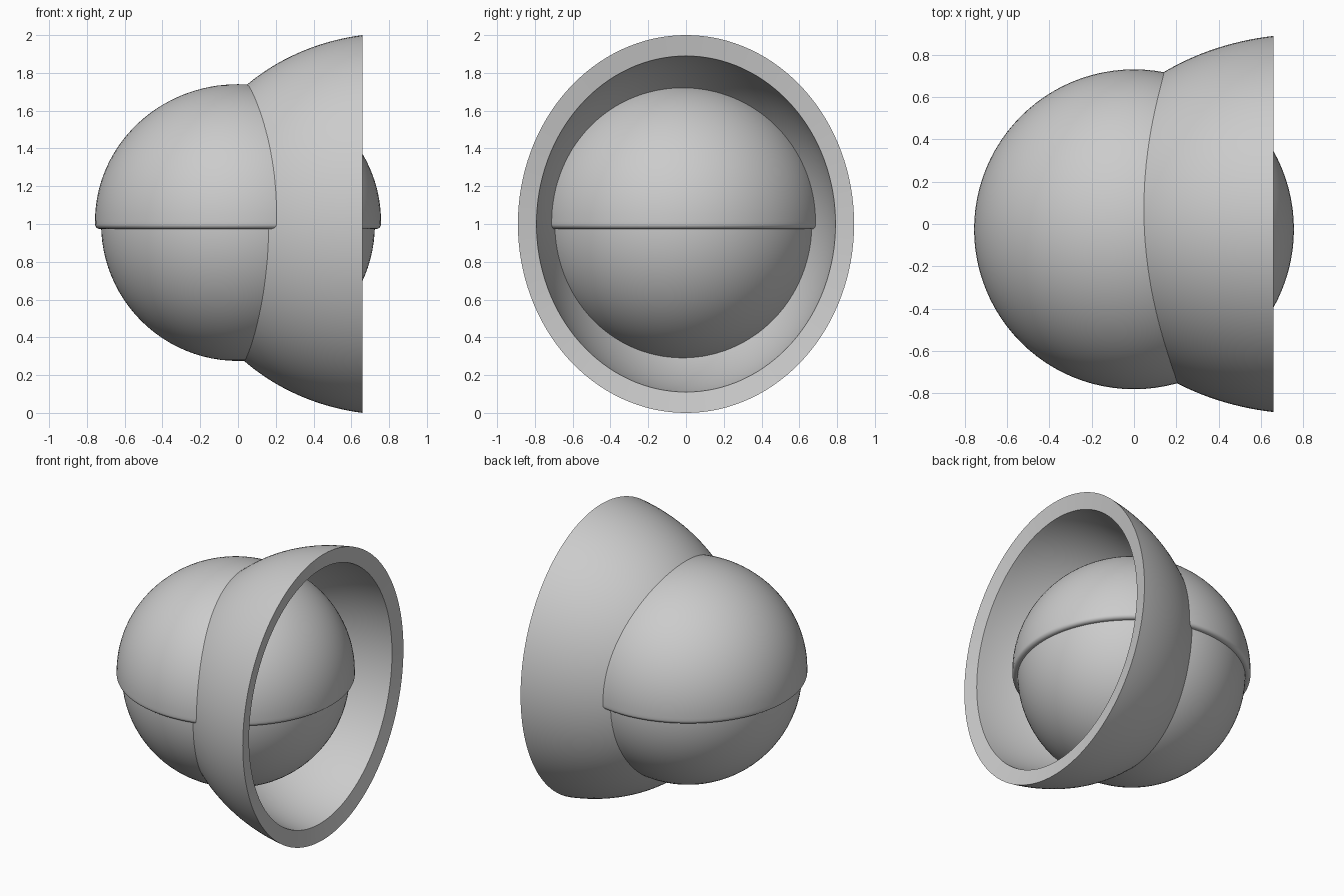
import bpy, bmesh
from math import sin, cos, pi, acos, radians

if "Cube" in bpy.data.objects:
    bpy.data.objects.remove(bpy.data.objects["Cube"])


def lathe(name, profile, segments, place):
    """Revolve (radius, height) points; place(radius, height, angle) gives xyz."""
    bm = bmesh.new()
    rings = []
    for r, h in profile:
        if r < 1e-5:
            rings.append([bm.verts.new(place(0, h, 0))] * segments)
        else:
            rings.append([bm.verts.new(place(r, h, 2 * pi * i / segments))
                          for i in range(segments)])
    for a, b in zip(rings, rings[1:]):
        for i in range(segments):
            j = (i + 1) % segments
            quad = list(dict.fromkeys((a[i], a[j], b[j], b[i])))
            bm.faces.new(quad)
    bmesh.ops.recalc_face_normals(bm, faces=bm.faces)
    mesh = bpy.data.meshes.new(name)
    bm.to_mesh(mesh)
    bm.free()
    obj = bpy.data.objects.new(name, mesh)
    bpy.context.collection.objects.link(obj)
    bpy.ops.object.select_all(action='DESELECT')
    obj.select_set(True)
    bpy.context.view_layer.objects.active = obj
    bpy.ops.object.shade_smooth_by_angle(angle=radians(35))
    return obj


EYE_Y = -0.025


def around_z(r, h, a):
    return (r * cos(a), EYE_Y + r * sin(a), h)


def around_x(r, h, a):
    return (h, 0.89 * r * cos(a), 1 + r * sin(a))


# Ball
N = 48
ball = [(0.725 * sin(pi * i / N), 1 - 0.725 * cos(pi * i / N)) for i in range(N + 1)]
lathe("ball", ball, 96, around_z)

# Upper lid: dome with a rounded lower lip
lip = [(0.70, 0.974)]
lip += [(0.732 + 0.025 * sin(t), 0.999 - 0.025 * cos(t))
        for t in [radians(15 * k) for k in range(7)]]
dome = [(0.757 * cos(pi / 2 * i / 32), 1.015 + 0.725 * sin(pi / 2 * i / 32))
        for i in range(33)]
lathe("upper_lid", lip + dome, 96, around_z)


# Socket cup: outer and inner half ellipsoids joined by a rim, opening to +x
def bowl(length, radius, end_x, centre=0.818, steps=40):
    last = acos((centre - end_x) / length)
    return [(radius * sin(last * i / steps), centre - length * cos(last * i / steps))
            for i in range(steps + 1)]


outer = bowl(1.128, 1.01, 0.66)
inner = bowl(1.077, 0.902, 0.64)
lathe("socket_cup", outer + inner[::-1], 128, around_x)
